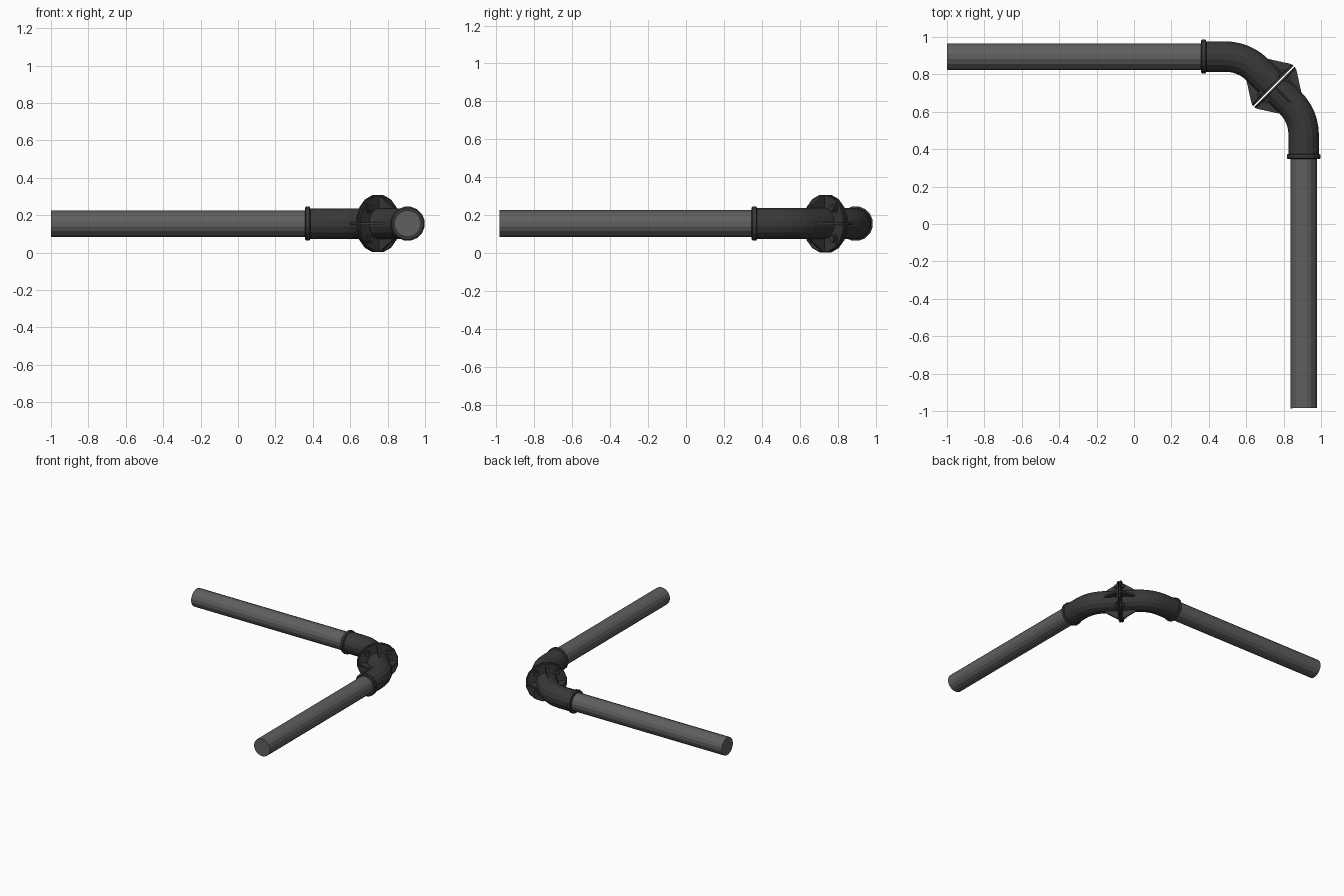
import bpy, bmesh, math
from mathutils import Vector, Matrix

if "Cube" in bpy.data.objects:
    bpy.data.objects.remove(bpy.data.objects["Cube"])

# Local frame of the joint: X is the flange axis, -Y the outer side of the bend
CENTRE = Matrix.Translation((0.748, 0.736, 0.155)) @ Matrix.Rotation(math.radians(135), 4, 'Z')
CORNER = Vector((0.225, 0, 0))
ARM = Vector((1, 1, 0)).normalized()
TANGENT = 0.1
UP = Vector((0, 0, 1))


def material(name, v):
    m = bpy.data.materials.new(name)
    m.diffuse_color = (v, v, v, 1)
    m.use_nodes = True
    m.node_tree.nodes["Principled BSDF"].inputs["Base Color"].default_value = m.diffuse_color
    return m


PIPE = material("grey_pipe", 0.115)
JOINT = material("dark_joint", 0.04)


def sweep(bm, rings, sides):
    """Loft rings given as (point, direction, radius), capped at both ends."""
    loops = []
    for p, d, r in rings:
        side = UP.cross(d).normalized()
        loop = []
        for i in range(sides):
            a = 2 * math.pi * (i + 0.5) / sides
            loop.append(bm.verts.new(p + side * (r * math.cos(a)) + UP * (r * math.sin(a))))
        loops.append(loop)
    for a, b in zip(loops, loops[1:]):
        for i in range(sides):
            j = (i + 1) % sides
            bm.faces.new((a[i], a[j], b[j], b[i]))
    bm.faces.new(loops[0])
    bm.faces.new(loops[-1])


def finish(name, bm, mat, mirror=True):
    bmesh.ops.recalc_face_normals(bm, faces=bm.faces)
    me = bpy.data.meshes.new(name)
    bm.to_mesh(me)
    bm.free()
    me.materials.append(mat)
    ob = bpy.data.objects.new(name, me)
    bpy.context.collection.objects.link(ob)
    ob.matrix_world = CENTRE
    if mirror:
        ob.modifiers.new("Mirror", 'MIRROR').use_mirror_merge = False


def straight(bm, start, d, profile, sides):
    """Turned part: profile is a list of (distance, radius)."""
    sweep(bm, [(start + d * t, d, r) for t, r in profile], sides)


# Two long pipes, one per arm
for name, sx, length in (("left_pipe", 1, 1.589), ("front_pipe", -1, 1.562)):
    flip = Vector((sx, 1, 1))
    bm = bmesh.new()
    straight(bm, CORNER * flip, ARM * flip, [(0.18, 0.072), (length, 0.072)], 16)
    finish(name, bm, PIPE, mirror=False)

# Elbow halves: straight from the flange, 45 degree bend, straight socket
bm = bmesh.new()
X = Vector((1, 0, 0))
R = TANGENT / math.tan(math.radians(22.5))
bend = CORNER - X * TANGENT
rings = [(X * 0.004, X, 0.083)]
for k in range(7):
    a = math.radians(45) * k / 6
    p = bend + Vector((R * math.sin(a), R * (1 - math.cos(a)), 0))
    rings.append((p, Vector((math.cos(a), math.sin(a), 0)), 0.083))
rings.append((CORNER + ARM * 0.225, ARM, 0.083))
sweep(bm, rings, 16)
finish("elbow", bm, JOINT)

# Collars at the socket mouths
bm = bmesh.new()
straight(bm, CORNER, ARM, [(0.202, 0.082), (0.206, 0.092), (0.225, 0.092), (0.230, 0.086)], 16)
finish("collar", bm, JOINT)

# Paired flange discs with a thin gap between
bm = bmesh.new()
straight(bm, Vector(), X, [(0.003, 0.155), (0.013, 0.155), (0.016, 0.151)], 16)
finish("flange", bm, JOINT)

# Gusset ribs between flange and elbow
bm = bmesh.new()
for k in range(4):
    rot = Matrix.Rotation(math.pi / 2 * k, 4, 'X')
    outline = [(0.010, 0.05), (0.010, 0.150), (0.022, 0.148), (0.128, 0.080), (0.128, 0.05)]
    a, b = [[bm.verts.new(rot @ Vector((x, y, z))) for x, y in outline] for z in (-0.007, 0.007)]
    bm.faces.new(a)
    bm.faces.new(b)
    for i in range(5):
        j = (i + 1) % 5
        bm.faces.new((a[i], a[j], b[j], b[i]))
finish("gusset_ribs", bm, JOINT)

# Bolts between the ribs: washer and hex head
bm = bmesh.new()
for k in range(4):
    a = math.pi / 4 + math.pi / 2 * k
    p = Vector((0, math.cos(a), math.sin(a))) * 0.115
    straight(bm, p, X, [(0.014, 0.027), (0.021, 0.027)], 12)
    straight(bm, p, X, [(0.020, 0.019), (0.036, 0.019)], 6)
finish("flange_bolts", bm, JOINT)
